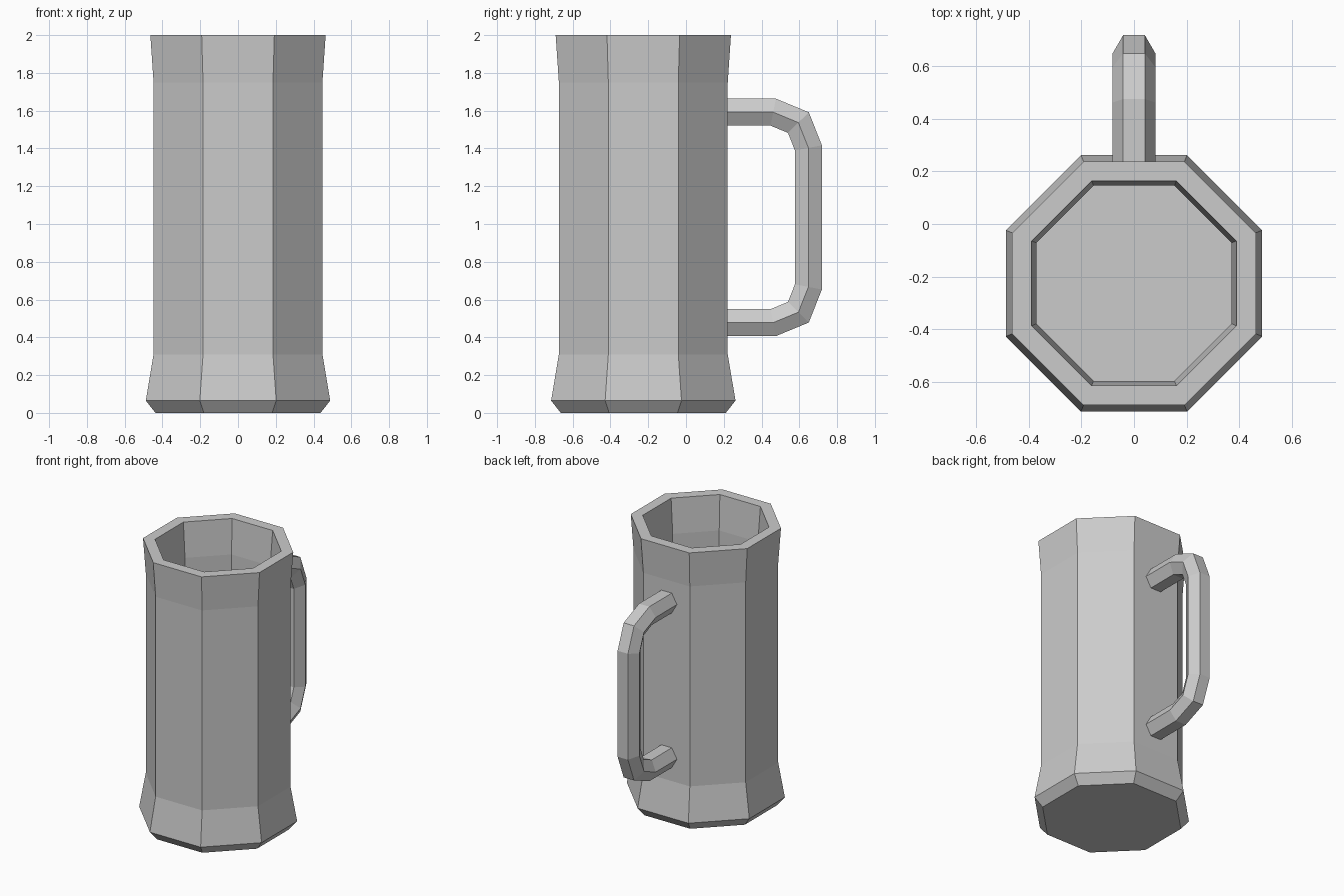
import bpy
import bmesh
from math import sin, cos, pi
from mathutils import Vector

cube = bpy.data.objects.get("Cube")
if cube:
    bpy.data.objects.remove(cube, do_unlink=True)

grey = bpy.data.materials.new("plain grey")
grey.use_nodes = True
colour = (0.6, 0.6, 0.6, 1)
grey.diffuse_color = colour
grey.node_tree.nodes["Principled BSDF"].inputs["Base Color"].default_value = colour


def loft(name, rings):
    """Skin a list of equal-sized rings and cap both ends."""
    bm = bmesh.new()
    loops = [[bm.verts.new(p) for p in ring] for ring in rings]
    n = len(loops[0])
    for a, b in zip(loops, loops[1:]):
        for i in range(n):
            j = (i + 1) % n
            bm.faces.new((a[i], a[j], b[j], b[i]))
    bm.faces.new(loops[0][::-1])
    bm.faces.new(loops[-1])
    bmesh.ops.recalc_face_normals(bm, faces=bm.faces)
    mesh = bpy.data.meshes.new(name)
    bm.to_mesh(mesh)
    bm.free()
    mesh.materials.append(grey)
    obj = bpy.data.objects.new(name, mesh)
    bpy.context.collection.objects.link(obj)
    return obj


# Mug body: outer wall upwards, over the rim, inner wall down to the floor
CENTRE_Y = -0.226


def octagon(apothem, z):
    r = apothem / cos(pi / 8)
    angles = [pi / 8 + k * pi / 4 for k in range(8)]
    return [(r * cos(a), CENTRE_Y + r * sin(a), z) for a in angles]


profile = [(0.437, 0), (0.488, 0.065), (0.447, 0.31), (0.447, 1.75), (0.464, 2),
           (0.39, 2), (0.372, 1.75), (0.372, 0.31), (0.408, 0.1), (0.39, 0.075)]
loft("mug_body", [octagon(a, z) for a, z in profile])

# Handle: hexagonal bar swept along a mirrored path with mitred corners
MID_Z = 1.035
half = [(0.2, 0.557), (0.462, 0.557), (0.595, 0.502), (0.648, 0.368)]
path = [Vector((y, MID_Z + h)) for y, h in half]
path += [Vector((y, MID_Z - h)) for y, h in reversed(half)]


def hexagon(i):
    before = (path[i] - path[max(i - 1, 0)]).normalized()
    after = (path[min(i + 1, len(path) - 1)] - path[i]).normalized()
    tangent = (before + after).normalized()
    side = Vector((-tangent.y, tangent.x))
    side /= tangent.dot(after if after.length else before)
    ring = []
    for k in range(6):
        x = 0.0825 * cos(k * pi / 3)
        p = path[i] + side * 0.0825 * sin(k * pi / 3)
        ring.append((x, p.x, p.y))
    return ring


loft("handle", [hexagon(i) for i in range(len(path))])
